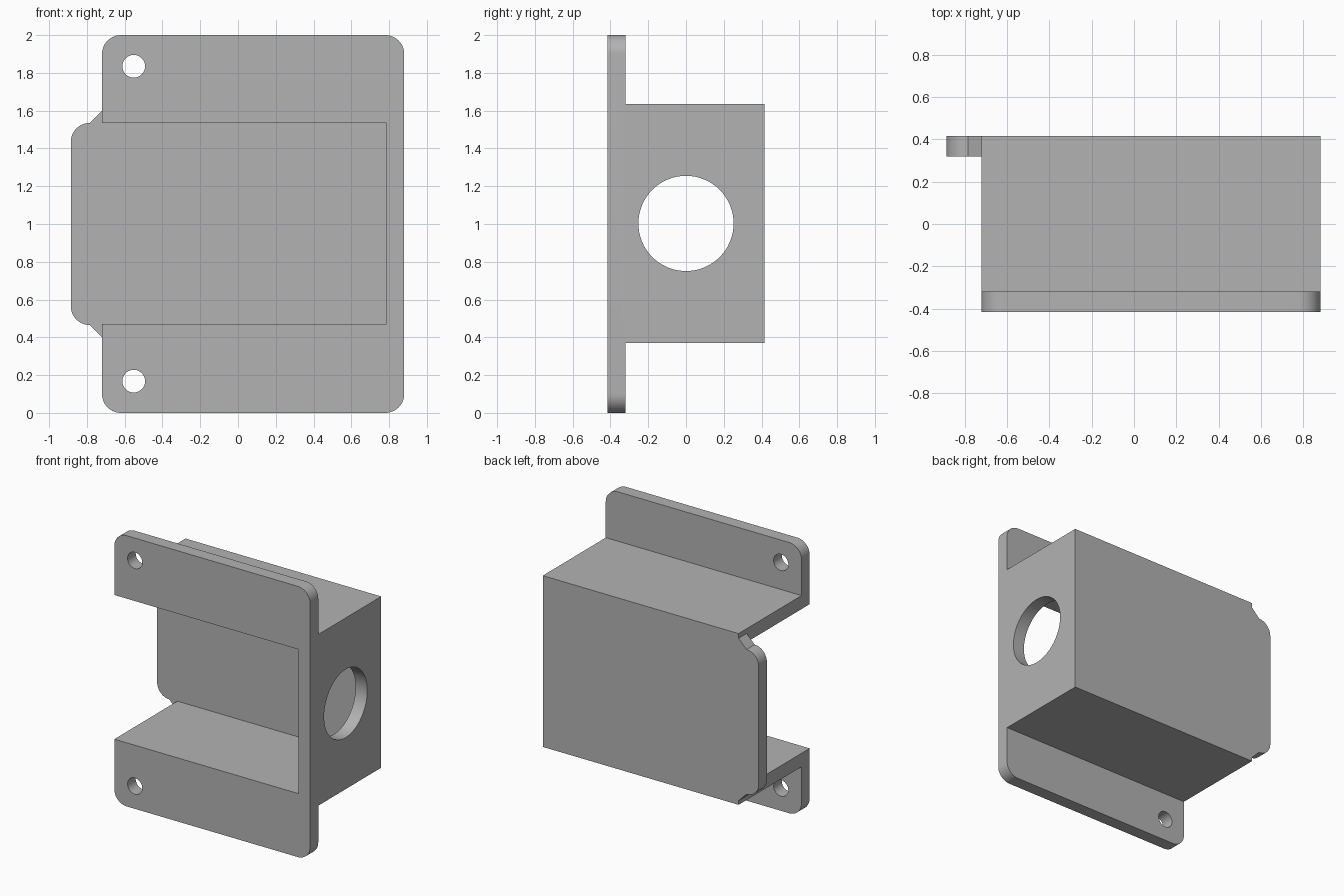
import bpy, bmesh
from math import sin, cos, pi, radians
from mathutils import Vector, Matrix

cube = bpy.data.objects.get("Cube")
if cube:
    bpy.data.objects.remove(cube, do_unlink=True)

grey = bpy.data.materials.new("light grey")
grey.use_nodes = True
colour = (0.45, 0.45, 0.45, 1)
grey.diffuse_color = colour
grey.node_tree.nodes["Principled BSDF"].inputs["Base Color"].default_value = colour

# Main dimensions
LEFT, RIGHT, TAB = 0.88, -0.72, -0.885
DEPTH, INNER = 0.415, 0.32
BOX_LOW, BOX_HIGH = 0.37, 1.635
CAVITY_LOW, CAVITY_HIGH = 0.47, 1.535
RADIUS = 0.1
FAR = 3


def add_object(name, bm):
    bmesh.ops.recalc_face_normals(bm, faces=bm.faces[:])
    mesh = bpy.data.meshes.new(name)
    bm.to_mesh(mesh)
    bm.free()
    mesh.materials.append(grey)
    obj = bpy.data.objects.new(name, mesh)
    bpy.context.collection.objects.link(obj)
    return obj


def corner(x, z, start):
    """Quarter arc around a centre, running counter-clockwise."""
    return [(x + RADIUS * cos(start + pi / 2 * i / 12),
             z + RADIUS * sin(start + pi / 2 * i / 12)) for i in range(13)]


def cut(target, name, bm):
    cutter = add_object(name, bm)
    cutter.hide_render = True
    mod = target.modifiers.new(name, 'BOOLEAN')
    mod.operation = 'DIFFERENCE'
    mod.solver = 'EXACT'
    mod.object = cutter
    bpy.context.view_layer.objects.active = target
    bpy.ops.object.modifier_apply(modifier=mod.name)
    bpy.data.objects.remove(cutter, do_unlink=True)


def cut_box(target, name, low, high):
    low, high = Vector(low), Vector(high)
    bm = bmesh.new()
    bmesh.ops.create_cube(bm, size=1)
    for v in bm.verts:
        v.co = (low + high) / 2 + v.co * (high - low)
    cut(target, name, bm)


def cut_hole(target, name, centre, radius, length, axis):
    bm = bmesh.new()
    turn = Matrix.Rotation(pi / 2, 4, 'Y' if axis == 'X' else 'X')
    bmesh.ops.create_cone(bm, cap_ends=True, segments=64, radius1=radius,
                          radius2=radius, depth=length,
                          matrix=Matrix.Translation(centre) @ turn)
    cut(target, name, bm)


# Upper half of the front outline, mirrored about mid height
upper = corner(LEFT - RADIUS, 2 - RADIUS, 0)
upper += corner(RIGHT + RADIUS, 2 - RADIUS, pi / 2)
upper += [(RIGHT, 1.6), (RIGHT - 0.065, CAVITY_HIGH)]
upper += corner(TAB + RADIUS, CAVITY_HIGH - RADIUS, pi / 2)[1:]
outline = upper + [(x, 2 - z) for x, z in reversed(upper)]

# Solid block with the full outline
bm = bmesh.new()
face = bm.faces.new([bm.verts.new((x, -DEPTH, z)) for x, z in outline])
extruded = bmesh.ops.extrude_face_region(bm, geom=[face])["geom"]
bmesh.ops.translate(bm, vec=(0, 2 * DEPTH, 0),
                    verts=[g for g in extruded if isinstance(g, bmesh.types.BMVert)])
bracket = add_object("mounting_bracket", bm)

# Space behind the flanges, in front of the tab, and inside the box
cut_box(bracket, "upper_space", (-FAR, -INNER, BOX_HIGH), (FAR, FAR, FAR))
cut_box(bracket, "lower_space", (-FAR, -INNER, -FAR), (FAR, FAR, BOX_LOW))
cut_box(bracket, "tab_space", (-FAR, -FAR, 0.3), (RIGHT, INNER, 1.7))
cut_box(bracket, "cavity", (-FAR, -FAR, CAVITY_LOW), (0.785, INNER, CAVITY_HIGH))

# Round opening in the side wall and screw holes in the flanges
cut_hole(bracket, "side_opening", (LEFT, 0, 1.003), 0.252, 0.6, 'X')
for z in (0.168, 1.835):
    cut_hole(bracket, "screw_hole", (-0.552, -DEPTH, z), 0.06, 0.6, 'Y')

bpy.ops.object.select_all(action='DESELECT')
bracket.select_set(True)
bpy.context.view_layer.objects.active = bracket
bpy.ops.object.shade_smooth_by_angle(angle=radians(30))
